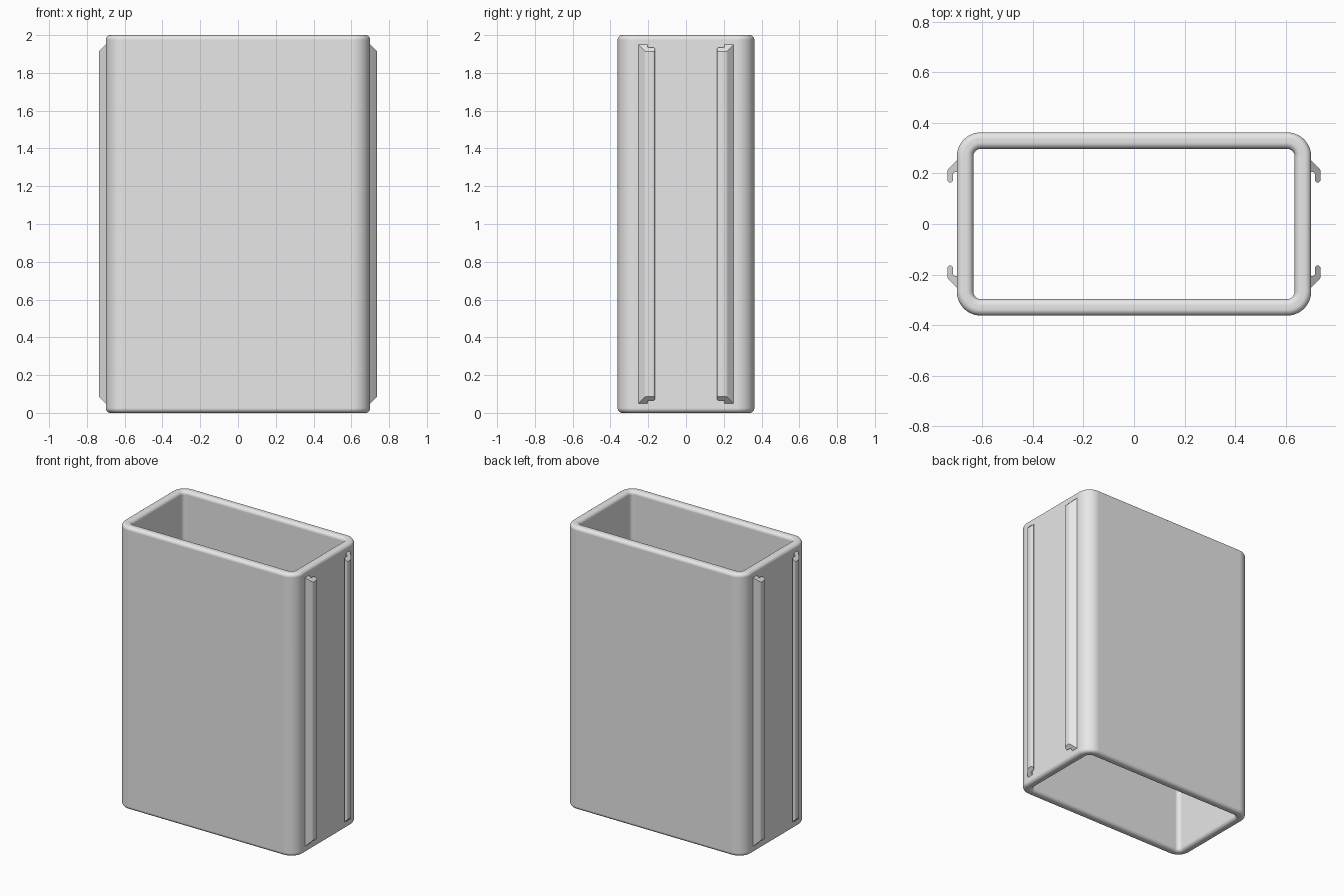
import bpy, bmesh
from math import sin, cos, pi, radians

cube = bpy.data.objects.get("Cube")
if cube:
    bpy.data.objects.remove(cube, do_unlink=True)

HEIGHT = 2.0
OUTER = (0.70, 0.362, 0.095)    # half width, half depth, corner radius
INNER = (0.635, 0.297, 0.03)
FILLET = 0.025

grey = bpy.data.materials.new("light grey")
grey.use_nodes = True
grey.diffuse_color = (0.8, 0.8, 0.8, 1)
grey.node_tree.nodes["Principled BSDF"].inputs["Base Color"].default_value = (0.8, 0.8, 0.8, 1)


def finish(bm, name):
    """Turn a bmesh into a smooth shaded object with crisp edges."""
    bmesh.ops.recalc_face_normals(bm, faces=bm.faces)
    mesh = bpy.data.meshes.new(name)
    bm.to_mesh(mesh)
    bm.free()
    mesh.materials.append(grey)
    obj = bpy.data.objects.new(name, mesh)
    bpy.context.collection.objects.link(obj)
    bpy.ops.object.select_all(action='DESELECT')
    obj.select_set(True)
    bpy.context.view_layer.objects.active = obj
    bpy.ops.object.shade_smooth_by_angle(angle=radians(35))
    return obj


def rounded_rect(hx, hy, r, steps=10):
    pts = []
    for k, (sx, sy) in enumerate(((1, 1), (-1, 1), (-1, -1), (1, -1))):
        for i in range(steps + 1):
            a = (k + i / steps) * pi / 2
            pts.append((sx * (hx - r) + r * cos(a), sy * (hy - r) + r * sin(a)))
    return pts


# Sleeve: open tube with rounded rims, lofted around its wall section
section = []
steps = 6
quarter = [i / steps * pi / 2 for i in range(steps + 1)]
for a in quarter:                                   # outer bottom
    section.append((OUTER, -FILLET * (1 - sin(a)), FILLET * (1 - cos(a))))
for a in quarter:                                   # outer top
    section.append((OUTER, -FILLET * (1 - cos(a)), HEIGHT - FILLET * (1 - sin(a))))
for a in quarter:                                   # inner top
    section.append((INNER, FILLET * (1 - sin(a)), HEIGHT - FILLET * (1 - cos(a))))
for a in quarter:                                   # inner bottom
    section.append((INNER, FILLET * (1 - cos(a)), FILLET * (1 - sin(a))))

bm = bmesh.new()
rings = []
for size, grow, z in section:
    outline = rounded_rect(*(s + grow for s in size))
    rings.append([bm.verts.new((x, y, z)) for x, y in outline])
for a, b in zip(rings, rings[1:] + rings[:1]):
    for i in range(len(a)):
        j = (i + 1) % len(a)
        bm.faces.new((a[i], a[j], b[j], b[i]))
sleeve = finish(bm, "sleeve")
weighted = sleeve.modifiers.new("even shading", 'WEIGHTED_NORMAL')
weighted.keep_sharp = True

# Side rails: hooked profile with sloped ends, mirrored to all four places
profile = [(0.69, 0.262), (0.70, 0.252), (0.73, 0.222), (0.735, 0.216), (0.737, 0.208)]
tip_x, tip_y, tip_r = 0.726, 0.175, 0.011
profile += [(tip_x + tip_r * cos(a), tip_y - tip_r * sin(a))
            for a in (i * pi / 8 for i in range(9))]
profile += [(0.715, 0.198), (0.713, 0.203), (0.708, 0.205), (0.69, 0.205)]

bm = bmesh.new()
low = [bm.verts.new((x, y, 0.05 + x - 0.70)) for x, y in profile]
high = [bm.verts.new((x, y, HEIGHT - 0.05 - x + 0.70)) for x, y in profile]
bm.faces.new(low)
bm.faces.new(high)
for i in range(len(low)):
    j = (i + 1) % len(low)
    bm.faces.new((low[i], low[j], high[j], high[i]))
rails = finish(bm, "side_rails")
mirror = rails.modifiers.new("four rails", 'MIRROR')
mirror.use_axis = (True, True, False)
mirror.use_mirror_merge = False
